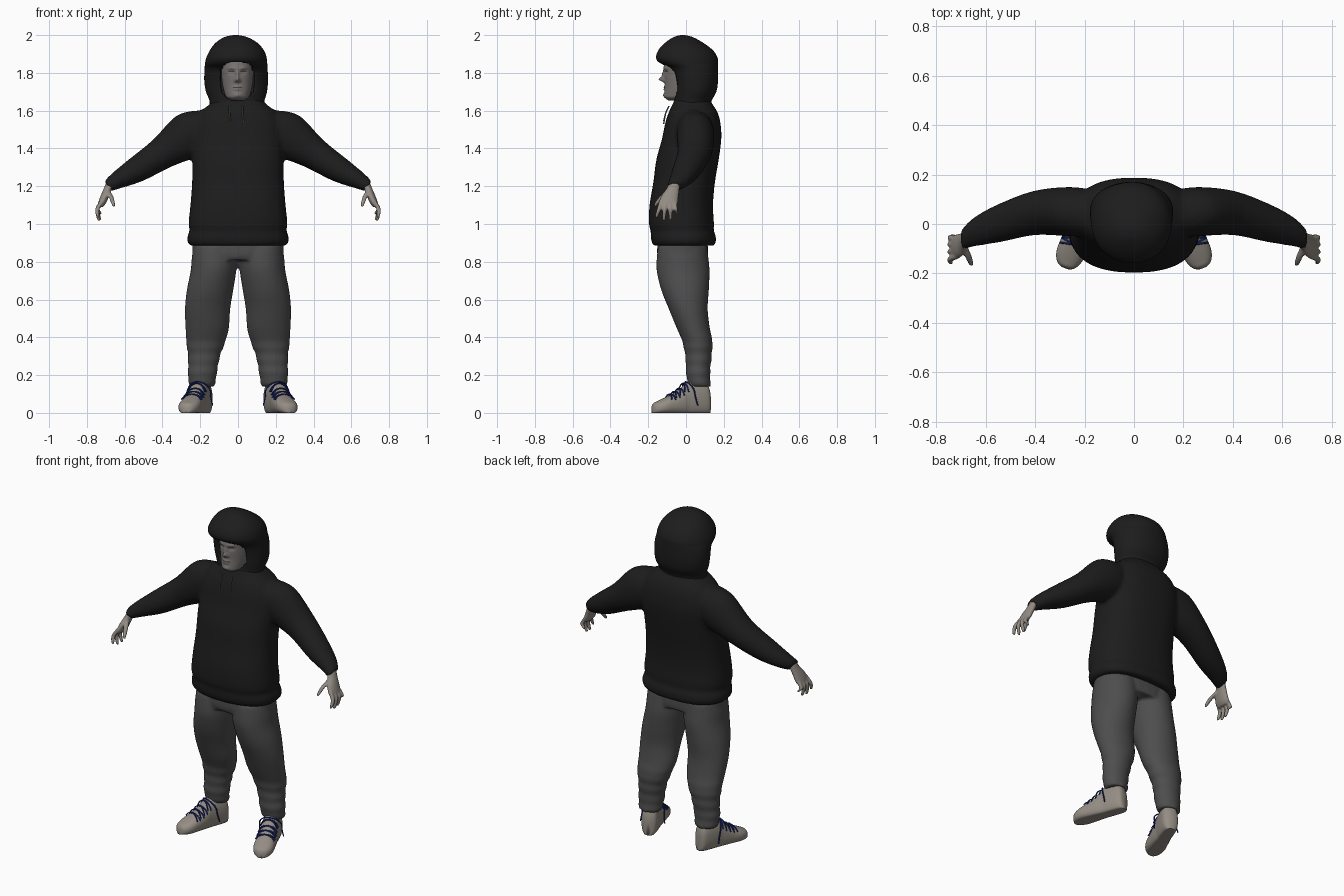
import bpy, bmesh, math
from mathutils import Vector

cube = bpy.data.objects.get("Cube")
if cube:
    bpy.data.objects.remove(cube, do_unlink=True)

X, Y, Z = Vector((1, 0, 0)), Vector((0, 1, 0)), Vector((0, 0, 1))


def material(name, r, g, b):
    m = bpy.data.materials.new(name)
    m.use_nodes = True
    m.diffuse_color = (r, g, b, 1)
    bsdf = m.node_tree.nodes["Principled BSDF"]
    bsdf.inputs["Base Color"].default_value = (r, g, b, 1)
    bsdf.inputs["Roughness"].default_value = 0.9
    return m


BLACK = material("black_fleece", .012, .012, .012)
GREY = material("grey_cotton", .075, .075, .075)
SKIN = material("pale_skin", .29, .26, .23)
FACE = material("face_skin", .19, .175, .165)
DARK = material("face_dark", .06, .052, .048)
CANVAS = material("beige_canvas", .30, .27, .235)
BLUE = material("blue_lace", .01, .025, .22)
CORD = material("tan_cord", .15, .13, .09)


def smooth_rows(rows, sub):
    """Catmull-Rom interpolation of tuples."""
    out = []
    for i in range(len(rows) - 1):
        a, b, c, d = (rows[max(0, min(len(rows) - 1, i + k))] for k in (-1, 0, 1, 2))
        for s in range(sub):
            t = s / sub
            out.append([q + .5 * t * (r - p + t * (2 * p - 5 * q + 4 * r - w + t * (3 * (q - r) + w - p)))
                        for p, q, r, w in zip(a, b, c, d)])
    return out + [list(rows[-1])]


def loft(bm, rows, u=X, v=Y, n=32, e=2.0, side=1, sub=4, ripple=None):
    """Rows are centre x, y, z and the two radii along u and v."""
    rings = []
    for x, y, z, ru, rv in smooth_rows(rows, sub):
        k = 1 + (ripple(z) if ripple else 0)
        ring = []
        for i in range(n):
            a = 2 * math.pi * i / n
            c, s = (math.copysign(abs(f) ** (2 / e), f) for f in (math.cos(a), math.sin(a)))
            p = Vector((x, y, z)) + u * (c * ru * k) + v * (s * rv * k)
            ring.append(bm.verts.new((p.x * side, p.y, max(p.z, 0))))
        rings.append(ring)
    for a, b in zip(rings, rings[1:]):
        for i in range(n):
            j = (i + 1) % n
            bm.faces.new((a[i], a[j], b[j], b[i]))
    bm.faces.new(rings[0][::-1])
    bm.faces.new(rings[-1])


def finish(bm, name, *mats, voxel=0, relax=0):
    bmesh.ops.recalc_face_normals(bm, faces=bm.faces[:])
    mesh = bpy.data.meshes.new(name)
    bm.to_mesh(mesh)
    bm.free()
    mesh.shade_smooth()
    for m in mats:
        mesh.materials.append(m)
    ob = bpy.data.objects.new(name, mesh)
    bpy.context.collection.objects.link(ob)
    if voxel:
        r = ob.modifiers.new("Blend", 'REMESH')
        r.mode, r.voxel_size, r.use_smooth_shade = 'VOXEL', voxel, True
    if relax:
        s = ob.modifiers.new("Relax", 'SMOOTH')
        s.factor, s.iterations = .5, relax
    return ob


def cord(name, points, radius, mat):
    cu = bpy.data.curves.new(name, 'CURVE')
    cu.dimensions, cu.bevel_depth, cu.bevel_resolution = '3D', radius, 1
    cu.use_fill_caps = True
    sp = cu.splines.new('POLY')
    pts = smooth_rows(points, 3)
    sp.points.add(len(pts) - 1)
    for q, p in zip(sp.points, pts):
        q.co = (*p, 1)
    cu.materials.append(mat)
    bpy.context.collection.objects.link(bpy.data.objects.new(name, cu))


# Hoodie body with sleeves, blended into one surface
bm = bmesh.new()
loft(bm, [(0, -.01, .885, .25, .16), (0, -.012, .905, .268, .17), (0, -.015, .94, .266, .172),
          (0, -.02, .965, .255, .166), (0, -.024, 1.0, .262, .172), (0, -.025, 1.1, .252, .168),
          (0, -.01, 1.22, .243, .163), (0, .008, 1.34, .242, .165), (0, .03, 1.45, .245, .157),
          (0, .036, 1.53, .235, .147), (0, .038, 1.59, .205, .13), (0, .035, 1.63, .155, .108),
          (0, .03, 1.67, .115, .085)], e=2.4, n=48)
for side in (1, -1):
    loft(bm, [(.14, .04, 1.53, .09, .09), (.25, .05, 1.475, .125, .1), (.4, .045, 1.375, .087, .09),
              (.54, .005, 1.285, .069, .078), (.64, -.03, 1.23, .047, .06), (.69, -.06, 1.2, .033, .042)],
         u=Vector((.58, 0, .81)), side=side)
finish(bm, "hoodie_body", BLACK, voxel=.012, relax=5)

# Hood shell with a face opening under the brim
bm = bmesh.new()
loft(bm, [(-.005, .035, 1.61, .15, .1), (-.005, .035, 1.65, .145, .1), (-.008, .048, 1.7, .162, .113),
          (-.01, .05, 1.76, .169, .12), (-.01, .04, 1.82, .167, .13), (-.01, .015, 1.85, .165, .155),
          (-.008, .004, 1.88, .16, .163), (-.006, -.002, 1.92, .143, .145), (-.008, -.01, 1.96, .11, .1),
          (-.012, -.015, 1.99, .06, .05), (-.012, -.018, 2.0, .012, .01)], n=64, sub=5, e=2.1)
opening = [f for f in bm.faces if f.calc_center_median().y < 0 and
           (abs(f.calc_center_median().x + .003) / .088) ** 3
           + (abs(f.calc_center_median().z - 1.757) / .098) ** 3 < 1]
bmesh.ops.delete(bm, geom=opening, context='FACES')
hood = finish(bm, "hood", BLACK, relax=3)
shell = hood.modifiers.new("Thickness", 'SOLIDIFY')
shell.thickness, shell.offset = .012, -1

# Head, with the features pushed out of the front
bm = bmesh.new()
loft(bm, [(-.003, -.06, 1.655, .035, .035), (-.003, -.045, 1.67, .058, .068), (-.003, -.03, 1.69, .068, .085),
          (-.003, -.02, 1.73, .078, .092), (-.003, -.015, 1.78, .084, .1), (-.003, -.01, 1.83, .085, .108),
          (-.003, -.005, 1.88, .08, .1), (-.003, 0, 1.93, .05, .06)], n=96, sub=8)
features = [(0, 1.765, .011, .012, .03), (0, 1.79, .008, .018, .012), (0, 1.726, .022, .005, .007),
            (0, 1.713, .019, .005, .007), (0, 1.682, .02, .01, .006)]
for s in (1, -1):
    features += [(s * .03, 1.825, .02, .007, .007), (s * .032, 1.805, .015, .01, -.011),
                 (s * .032, 1.803, .007, .005, .006), (s * .014, 1.757, .006, .006, .008)]
for vert in bm.verts:
    if vert.co.y < -.03:
        x, z = vert.co.x + .003, vert.co.z
        vert.co.y -= sum(d * math.exp(-((x - fx) / sx) ** 2 - ((z - fz) / sz) ** 2)
                         for fx, fz, sx, sz, d in features)
for f in bm.faces:
    c = f.calc_center_median()
    ax = abs(c.x + .003)
    eye = abs(ax - .032) < .014 and abs(c.z - 1.806) < .004
    mouth = ax < .024 and abs(c.z - 1.7195) < .003
    f.material_index = int(c.y < -.05 and (eye or mouth))
finish(bm, "head", FACE, DARK)

# Drawstrings
for name, x, low in (("right_drawstring", -.045, 1.545), ("left_drawstring", .025, 1.53)):
    cord(name, [(x, -.09, 1.625), (x, -.108, 1.585), (x + .004, -.118, low)], .004, CORD)

# Trousers: hips and legs with gathered ankles
bm = bmesh.new()
loft(bm, [(0, -.015, .81, .235, .13), (0, -.018, .85, .242, .135), (0, -.018, .94, .24, .13)], e=2.3)


def gathers(z):
    return .03 * math.sin(z * 95) * max(0, min(1, (.42 - z) / .1))


for side in (1, -1):
    loft(bm, [(.19, .075, .14, .064, .055), (.19, .068, .17, .073, .062), (.188, .064, .22, .077, .064),
              (.18, .066, .3, .085, .07), (.17, .06, .38, .104, .08), (.163, .038, .45, .115, .088),
              (.161, .012, .55, .12, .103), (.148, -.005, .65, .123, .126), (.13, -.015, .75, .121, .14),
              (.123, -.018, .82, .122, .137), (.122, -.018, .88, .115, .13)],
         side=side, sub=6, ripple=gathers)
finish(bm, "trousers", GREY, voxel=.01, relax=3)

for side, label in ((1, "left"), (-1, "right")):
    # Hand: palm, four fingers and a thumb
    bm = bmesh.new()
    loft(bm, [(.668, -.055, 1.235, .024, .03), (.688, -.068, 1.19, .022, .034), (.704, -.085, 1.15, .023, .046),
              (.72, -.093, 1.11, .021, .05), (.727, -.095, 1.09, .012, .042)], side=side, n=20)
    for i, (base, tip, low) in enumerate([(-.13, -.155, 1.033), (-.107, -.117, 1.017),
                                          (-.083, -.082, 1.02), (-.061, -.05, 1.05)]):
        loft(bm, [(.718, base, 1.125, .012, .012), (.744, (base + tip) / 2, 1.08, .012, .0115),
                  (.742 - .004 * i, tip, low + .01, .009, .009), (.738 - .004 * i, tip, low, .004, .004)],
             side=side, n=12)
    loft(bm, [(.69, -.09, 1.175, .014, .016), (.671, -.13, 1.14, .013, .015), (.66, -.158, 1.105, .01, .011),
              (.657, -.163, 1.09, .005, .005)], side=side, n=12)
    finish(bm, label + "_hand", SKIN, voxel=.0055, relax=2)

    # Shoe, lofted from heel to toe
    across = Vector((.94, .34, 0))

    def foot(s, w=0, z=0):
        p = Vector((.178, .1, z)) + Vector((.34, -.94, 0)) * s + across * w
        return p.x, p.y, p.z

    bm = bmesh.new()
    loft(bm, [(*foot(s, 0, h * .45), w, h * .55) for s, w, h in (
        (-.028, .015, .09), (-.02, .035, .13), (0, .046, .165), (.05, .05, .175), (.1, .05, .165),
        (.13, .053, .135), (.18, .056, .1), (.23, .058, .078), (.265, .05, .062), (.288, .033, .05),
        (.297, .012, .03))], u=across, v=Z, e=2.4, side=side)
    finish(bm, label + "_shoe", CANVAS)

    # Laces over the instep, with loose ends on both sides
    paths = []
    for i, (s, w, h) in enumerate([(.12, .053, .148), (.145, .054, .123), (.17, .056, .107), (.195, .057, .094)]):
        for skew in (.012, -.012):
            arc = [math.radians(a) for a in range(25, 156, 26)]
            paths.append([foot(s + skew * math.cos(a), w * 1.06 * math.cos(a),
                               h * (.45 + .61 * math.sin(a) ** .8)) for a in arc])
    for k in (1, -1):
        paths.append([foot(.11, 0, .165), foot(.1, k * .035, .155), foot(.085, k * .062, .125),
                      foot(.075, k * .064, .08), foot(.065, k * .07, .04)])
    for i, path in enumerate(paths):
        cord(f"{label}_lace_{i + 1}", [(x * side, y, z) for x, y, z in path], .0038, BLUE)
